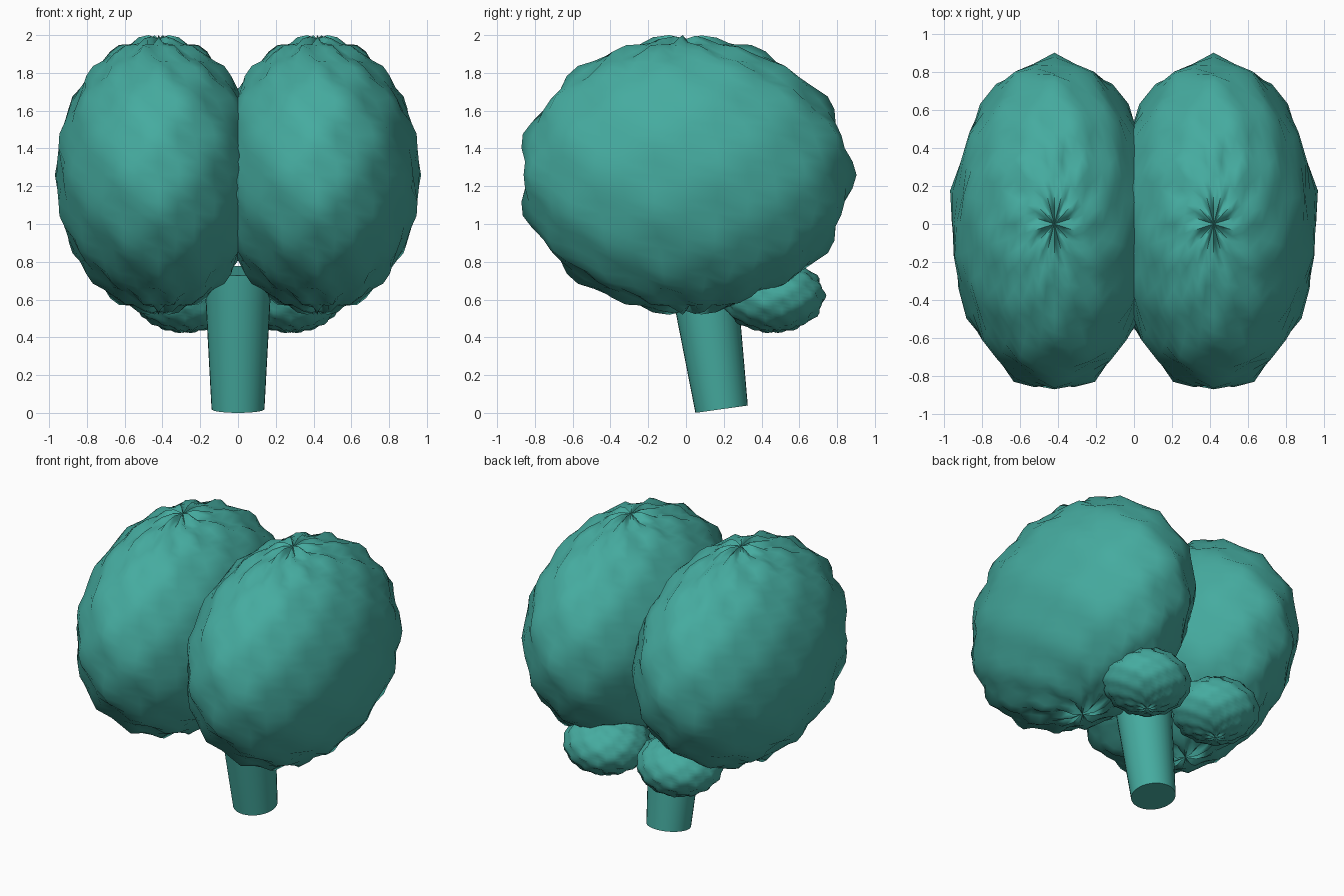
import bpy
import bmesh
from math import atan2, asin, cos, radians
from mathutils import Matrix, Vector

if "Cube" in bpy.data.objects:
    bpy.data.objects.remove(bpy.data.objects["Cube"])

teal = bpy.data.materials.new("teal")
teal.use_nodes = True
teal.diffuse_color = (0.06, 0.41, 0.35, 1)
teal.node_tree.nodes["Principled BSDF"].inputs["Base Color"].default_value = (0.06, 0.41, 0.35, 1)


def add_object(name, bm, angle):
    mesh = bpy.data.meshes.new(name)
    bm.to_mesh(mesh)
    bm.free()
    mesh.materials.append(teal)
    obj = bpy.data.objects.new(name, mesh)
    bpy.context.collection.objects.link(obj)
    bpy.ops.object.select_all(action="DESELECT")
    obj.select_set(True)
    bpy.context.view_layer.objects.active = obj
    bpy.ops.object.shade_smooth_by_angle(angle=radians(angle))


def wrinkled_lobe(name, centre, radii, depth):
    """Ellipsoid whose surface is folded along longitude and latitude."""
    bm = bmesh.new()
    bmesh.ops.create_uvsphere(bm, u_segments=32, v_segments=32, radius=1)
    for v in bm.verts:
        d = v.co.normalized()
        lon = atan2(d.x, -d.y)
        lat = asin(max(-1, min(1, d.z)))
        fold = -cos(9 * lon) * cos(11 * lat) if abs(d.z) < 0.999 else 0
        d *= 1 + depth * fold
        v.co = Vector(r * c for r, c in zip(radii, d)) + Vector(centre)
    add_object(name, bm, 80)


# Paired large upper lobes and small rear lobes
for side, sx in (("left", 1), ("right", -1)):
    wrinkled_lobe(side + "_hemisphere", (0.42 * sx, 0, 1.26), (0.54, 0.87, 0.72), 0.038)
    wrinkled_lobe(side + "_rear_lobe", (0.28 * sx, 0.46, 0.62), (0.27, 0.27, 0.19), 0.05)

# Tapered stem leaning forward towards its top
bm = bmesh.new()
bmesh.ops.create_cone(bm, cap_ends=True, segments=32, radius1=0.14, radius2=0.18, depth=0.74)
bmesh.ops.transform(bm, verts=bm.verts, matrix=Matrix.Translation((0, 0.137, 0.386)) @ Matrix.Rotation(radians(8), 4, "X"))
add_object("stem", bm, 40)
